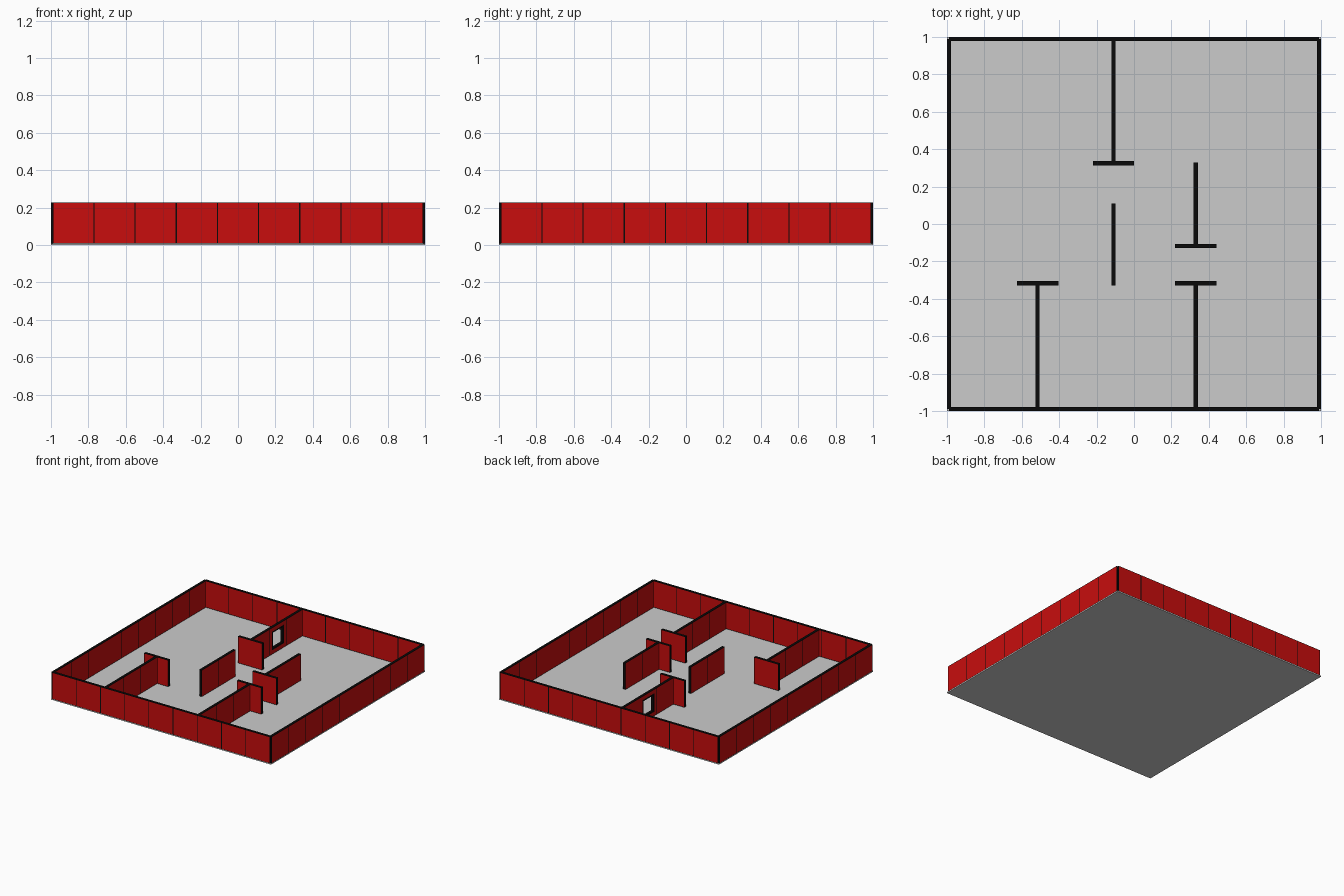
import bpy, bmesh, math
from mathutils import Matrix, Vector

if "Cube" in bpy.data.objects:
    bpy.data.objects.remove(bpy.data.objects["Cube"])

P = 0.22        # panel width
T = 0.022       # panel thickness
Z0, Z1 = 0.008, 0.226


def material(name, rgb):
    m = bpy.data.materials.new(name)
    m.diffuse_color = (*rgb, 1)
    m.use_nodes = True
    m.node_tree.nodes["Principled BSDF"].inputs["Base Color"].default_value = m.diffuse_color
    return m


black = material("black edging", (0.003, 0.003, 0.003))
red = material("red panel", (0.58, 0.004, 0.004))
grey = material("grey floor", (0.6, 0.6, 0.6))


def box(bm, size, centre):
    mat = Matrix.Translation(centre) @ Matrix.Diagonal((*size, 1))
    return bmesh.ops.create_cube(bm, size=1, matrix=mat)["verts"]


def finish(bm, name, mats):
    me = bpy.data.meshes.new(name)
    bm.to_mesh(me)
    bm.free()
    for m in mats:
        me.materials.append(m)
    ob = bpy.data.objects.new(name, me)
    bpy.context.collection.objects.link(ob)
    return ob


def inset(bm, face, amount):
    bmesh.ops.inset_region(bm, faces=[face], thickness=amount, use_even_offset=True)


def wall(name, start, along, count, window=None):
    """Row of black panels with inset red faces; one may hold a window opening."""
    bm = bmesh.new()
    for i in range(count):
        verts = box(bm, (P, T, Z1 - Z0), ((i + 0.5) * P, 0, (Z0 + Z1) / 2))
        bm.normal_update()
        faces = {f for v in verts for f in v.link_faces}
        sides = [f for f in faces if abs(f.normal.y) > 0.9]
        for f in sides:
            inset(bm, f, 0.003)
            f.material_index = 1
            if i == window:
                inset(bm, f, 0.030)     # red ring
                f.material_index = 0
                inset(bm, f, 0.012)     # black window trim
        if i == window:
            # cut the opening through and line it
            edges = [e for f in sides for e in f.edges]
            bmesh.ops.delete(bm, geom=sides, context='FACES_ONLY')
            bmesh.ops.bridge_loops(bm, edges=edges)
    bmesh.ops.recalc_face_normals(bm, faces=bm.faces[:])
    angle = math.pi / 2 if along == 'y' else 0
    bm.transform(Matrix.Translation(Vector((*start, 0))) @ Matrix.Rotation(angle, 4, 'Z'))
    return finish(bm, name, [black, red])


# floor slab
bm = bmesh.new()
box(bm, (2, 2, Z0), (0, 0, Z0 / 2))
finish(bm, "floor", [grey])

# outer walls
E = 0.989
for name, start, along in (("front_wall", (-0.99, -E), 'x'), ("back_wall", (-0.99, E), 'x'),
                           ("left_wall", (-E, -0.99), 'y'), ("right_wall", (E, -0.99), 'y')):
    wall(name, start, along, 9)

# inner partitions
wall("back_partition", (-0.11, 0.33), 'y', 3, window=1)
wall("middle_partition", (-0.11, -0.33), 'y', 2)
wall("right_partition", (0.33, -0.11), 'y', 2)
wall("front_left_partition", (-0.515, -0.985), 'y', 3)
wall("front_right_partition", (0.33, -0.985), 'y', 3)

# crosswise end panels
for name, x, y in (("back_end_panel", -0.11, 0.325), ("right_end_panel", 0.33, -0.117),
                   ("front_left_end_panel", -0.515, -0.317),
                   ("front_right_end_panel", 0.33, -0.317)):
    wall(name, (x - P / 2, y), 'x', 1)
